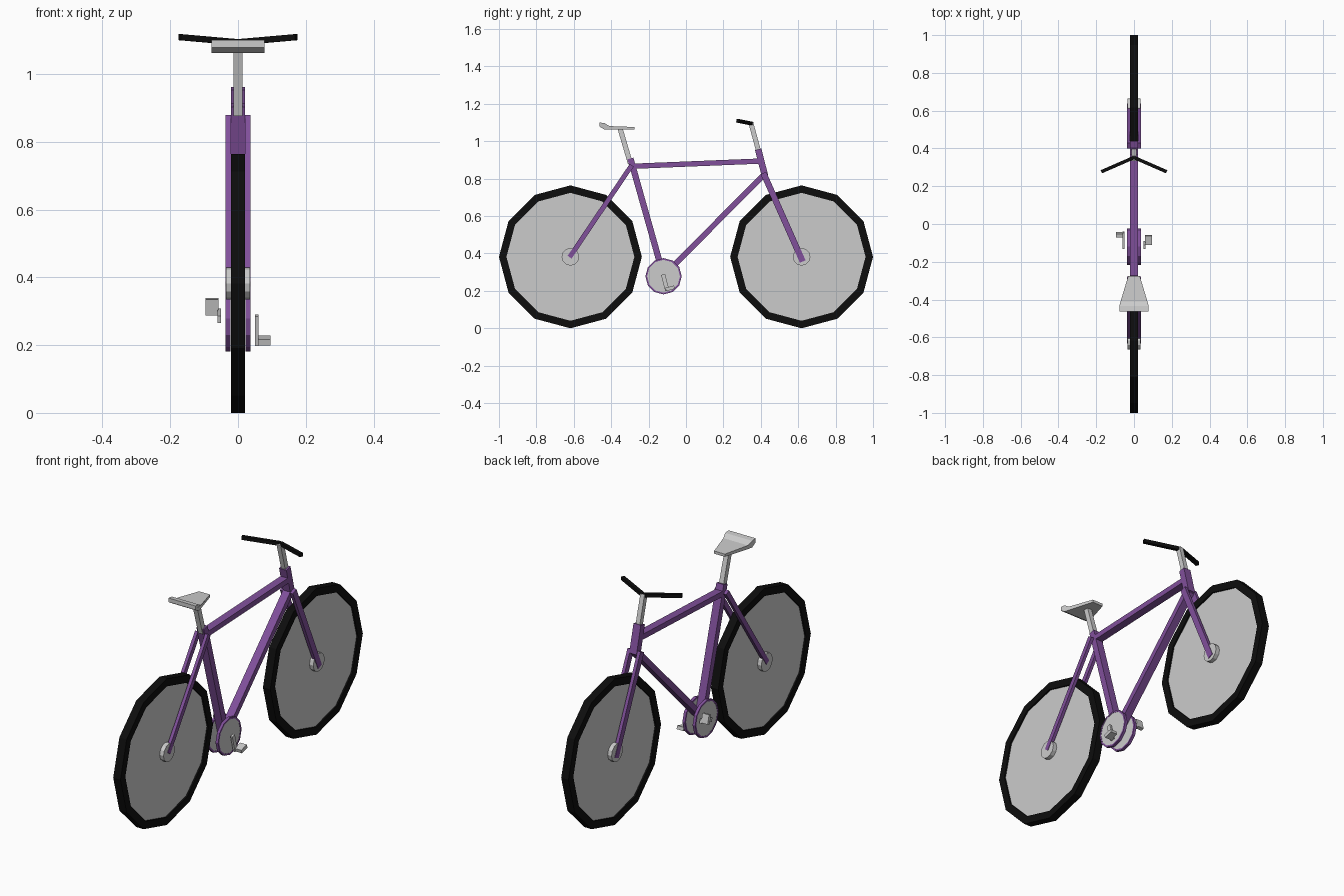
import bpy, bmesh
from math import sin, cos, pi
from mathutils import Vector, Matrix

if "Cube" in bpy.data.objects:
    bpy.data.objects.remove(bpy.data.objects["Cube"])


def material(name, color):
    m = bpy.data.materials.new(name)
    m.diffuse_color = color
    m.use_nodes = True
    m.node_tree.nodes["Principled BSDF"].inputs["Base Color"].default_value = m.diffuse_color
    return m


PURPLE = material("purple_paint", (0.22, 0.08, 0.33, 1))
BLACK = material("black_rubber", (0.004, 0.004, 0.004, 1))


def finish(name, bm, mat=None):
    bmesh.ops.recalc_face_normals(bm, faces=bm.faces)
    mesh = bpy.data.meshes.new(name)
    bm.to_mesh(mesh)
    bm.free()
    ob = bpy.data.objects.new(name, mesh)
    bpy.context.collection.objects.link(ob)
    if mat:
        mesh.materials.append(mat)
    return ob


def beam(name, a, b, width, depth, mat=None):
    """Rectangular bar from a to b; width is sideways, depth is across the bar."""
    a, b = Vector(a), Vector(b)
    along = (b - a).normalized()
    side = Vector((1, 0, 0))
    side = (side - along * side.dot(along)).normalized()
    across = along.cross(side)
    rot = Matrix((side, across, along)).transposed().to_4x4()
    size = Matrix.Diagonal((width, depth, (b - a).length, 1))
    bm = bmesh.new()
    bmesh.ops.create_cube(bm, size=1, matrix=Matrix.Translation((a + b) / 2) @ rot @ size)
    return finish(name, bm, mat)


def disc(name, x, y, z, radius, width, mat=None, sides=12):
    bm = bmesh.new()
    bmesh.ops.create_cone(bm, cap_ends=True, segments=sides, radius1=radius, radius2=radius, depth=width,
                          matrix=Matrix.Translation((x, y, z)) @ Matrix.Rotation(pi / 2, 4, 'Y'))
    return finish(name, bm, mat)


def ring(name, x, y, z, outer, inner, width, mat, sides=12):
    """Flat-sided ring around the x axis."""
    h = width / 2
    section = [(-h, outer), (h, outer), (h, inner), (-h, inner)]
    bm = bmesh.new()
    loops = [[bm.verts.new((x + dx, y + r * cos(2 * pi * i / sides), z + r * sin(2 * pi * i / sides)))
              for dx, r in section] for i in range(sides)]
    for i in range(sides):
        p, q = loops[i], loops[(i + 1) % sides]
        for k in range(4):
            n = (k + 1) % 4
            bm.faces.new((p[k], p[n], q[n], q[k]))
    return finish(name, bm, mat)


# Wheels
R = 0.382
for label, y in (("rear", -0.618), ("front", 0.618)):
    ring(label + "_tire", 0, y, R, R, 0.342, 0.042, BLACK)
    disc(label + "_wheel_disc", 0, y, R, 0.345, 0.026)
    disc(label + "_hub", 0, y, R, 0.047, 0.07)

# Main frame tubes
beam("seat_tube", (0, -0.297, 0.908), (0, -0.12, 0.28), 0.042, 0.033, PURPLE)
beam("top_tube", (0, -0.29, 0.866), (0, 0.40, 0.894), 0.042, 0.028, PURPLE)
beam("down_tube", (0, 0.42, 0.825), (0, -0.115, 0.285), 0.042, 0.03, PURPLE)
beam("head_tube", (0, 0.386, 0.957), (0, 0.422, 0.815), 0.042, 0.035, PURPLE)

# Paired fork legs, seat stays and chainrings
BB = Vector((0, -0.12, 0.278))
for label, s in (("right", 1), ("left", -1)):
    beam(label + "_fork_leg", (s * 0.029, 0.414, 0.83), (s * 0.029, 0.624, 0.357), 0.017, 0.033, PURPLE)
    beam(label + "_seat_stay", (s * 0.029, -0.29, 0.872), (s * 0.029, -0.622, 0.38), 0.017, 0.026, PURPLE)
    ring(label + "_chainring", s * 0.0295, BB.y, BB.z, 0.097, 0.088, 0.015, PURPLE)
    disc(label + "_chainring_disc", s * 0.0295, BB.y, BB.z, 0.09, 0.012)

# Cranks and pedals, the left one a quarter turn ahead
for label, s, d in (("right", 1, Vector((0, 0.25, -0.968))), ("left", -1, Vector((0, 0.968, 0.25)))):
    out = Vector((s, 0, 0))
    turn = Vector((0, -d.z, d.y))
    end = BB + d * 0.08
    beam(label + "_crank", BB + out * 0.055 - d * 0.01, end + out * 0.055, 0.011, 0.022)
    beam(label + "_crank_axle", BB, BB + out * 0.058, 0.02, 0.02)
    beam(label + "_pedal", end + out * 0.077 - d * 0.009 - turn * 0.006,
         end + out * 0.077 - d * 0.009 + turn * 0.042, 0.038, 0.018)

# Seat: side profile with a half width at each point
profile = [(-0.463, 1.10, 0.078), (-0.435, 1.097, 0.078), (-0.41, 1.081, 0.071), (-0.276, 1.076, 0.031),
           (-0.276, 1.062, 0.031), (-0.435, 1.062, 0.078), (-0.463, 1.079, 0.078)]
bm = bmesh.new()
left = [bm.verts.new((-w, y, z)) for y, z, w in profile]
right = [bm.verts.new((w, y, z)) for y, z, w in profile]
bm.faces.new(left)
bm.faces.new(right)
for i in range(len(profile)):
    j = (i + 1) % len(profile)
    bm.faces.new((left[i], left[j], right[j], right[i]))
finish("seat", bm)
beam("seat_post", (0, -0.353, 1.07), (0, -0.297, 0.88), 0.026, 0.027)

# Stem and swept-back handlebar
beam("stem", (0, 0.347, 1.098), (0, 0.39, 0.94), 0.024, 0.026)


def handle_half(name, s):
    a, b = Vector((0, 0.352, 1.094)), Vector((s * 0.172, 0.277, 1.109))
    along = (b - a).normalized()
    rot = along.to_track_quat('X', 'Z').to_matrix().to_4x4()
    bm = bmesh.new()
    bmesh.ops.create_cube(bm, size=1, matrix=Matrix.Translation((a + b) / 2) @ rot
                          @ Matrix.Diagonal(((b - a).length, 0.018, 0.018, 1)))
    finish(name, bm, BLACK)


handle_half("right_handlebar", 1)
handle_half("left_handlebar", -1)
